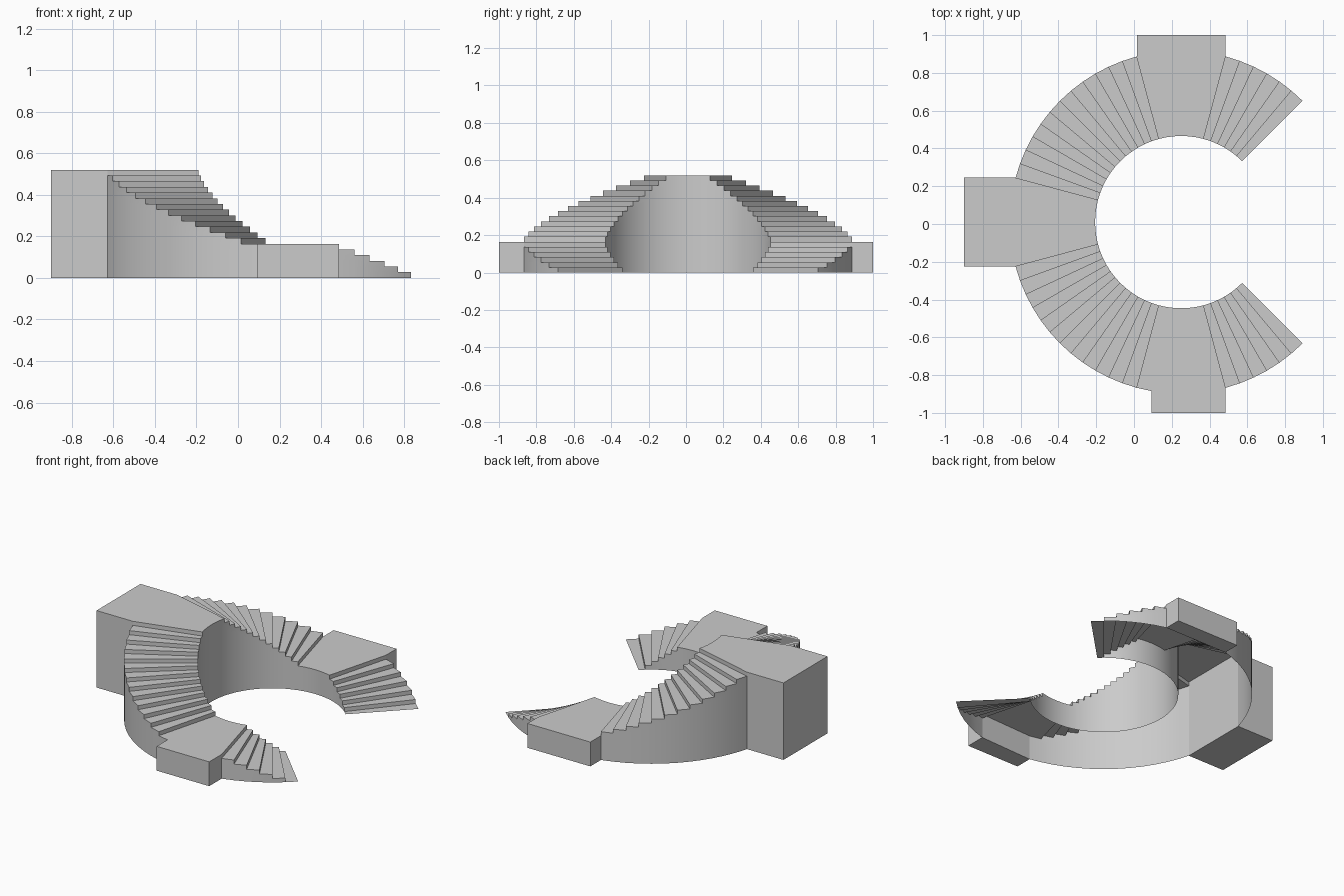
import bpy, bmesh
from math import cos, sin, radians

if "Cube" in bpy.data.objects:
    bpy.data.objects.remove(bpy.data.objects["Cube"])

CX, CY = 0.25, 0.01        # centre of the curved stair
RI, RO = 0.456, 0.908      # inner and outer radius
RISE = 0.52 / 19
STEP = 5                   # degrees per tread
START, COUNT = 45, 54
# landing bays: start angle, end angle, level, outward axis, outer coordinate
BAYS = [(75, 105, 6, 1, 1.0), (165, 195, 19, 0, -0.9), (260, 285, 6, 1, -1.0)]


def level(i):
    k = min(i, COUNT - 1 - i)
    if k < 6:
        return k           # lower flight
    if k < 12:
        return 6           # side landing
    return min(k - 5, 19) if k < 24 else 19


def inner(a, z):
    return (CX + RI * cos(radians(a)), CY + RI * sin(radians(a)), z)


def outer(a, z):
    r = RO
    for a0, a1, *_ in BAYS:          # straight edge where a bay joins
        if a0 < a < a1:
            r = RO * cos(radians((a1 - a0) / 2)) / cos(radians(a - (a0 + a1) / 2))
    return (CX + r * cos(radians(a)), CY + r * sin(radians(a)), z)


def finish(name, bm):
    bmesh.ops.remove_doubles(bm, verts=bm.verts, dist=1e-5)
    me = bpy.data.meshes.new(name)
    bm.to_mesh(me)
    bm.free()
    ob = bpy.data.objects.new(name, me)
    bpy.context.collection.objects.link(ob)
    return ob


# Curved stair: treads, risers and walls, open underneath
bm = bmesh.new()


def quad(*pts):
    bm.faces.new([bm.verts.new(p) for p in pts])


for i in range(COUNT):
    a, b = START + i * STEP, START + (i + 1) * STEP
    n = level(i)
    top = n * RISE
    quad(inner(a, top), outer(a, top), outer(b, top), inner(b, top))
    in_bay = any(a0 <= a and b <= a1 for a0, a1, *_ in BAYS)
    for j in range(n):
        z0, z1 = j * RISE, (j + 1) * RISE
        quad(inner(b, z0), inner(a, z0), inner(a, z1), inner(b, z1))
        if not in_bay:
            quad(outer(a, z0), outer(b, z0), outer(b, z1), outer(a, z1))
    if i + 1 < COUNT and level(i + 1) != n:
        m = level(i + 1)
        lo, hi = min(n, m) * RISE, max(n, m) * RISE
        pts = [inner(b, lo), outer(b, lo), outer(b, hi), inner(b, hi)]
        quad(*(pts if m > n else pts[::-1]))
stair = finish("curved_stair", bm)
bpy.context.view_layer.objects.active = stair
stair.select_set(True)
bpy.ops.object.shade_smooth_by_angle(angle=radians(30))

# Solid bays projecting from the landings
for name, (a0, a1, n, axis, far) in zip(("rear_bay", "high_bay", "front_bay"), BAYS):
    bm = bmesh.new()
    p, q = outer(a0, 0), outer(a1, 0)
    p2, q2 = list(p), list(q)
    p2[axis] = q2[axis] = far
    base = bm.faces.new([bm.verts.new(v) for v in (p, p2, q2, q)])
    ext = bmesh.ops.extrude_face_region(bm, geom=[base], use_keep_orig=True)
    for v in ext["geom"]:
        if isinstance(v, bmesh.types.BMVert):
            v.co.z = n * RISE
    bmesh.ops.recalc_face_normals(bm, faces=bm.faces)
    finish(name, bm)
